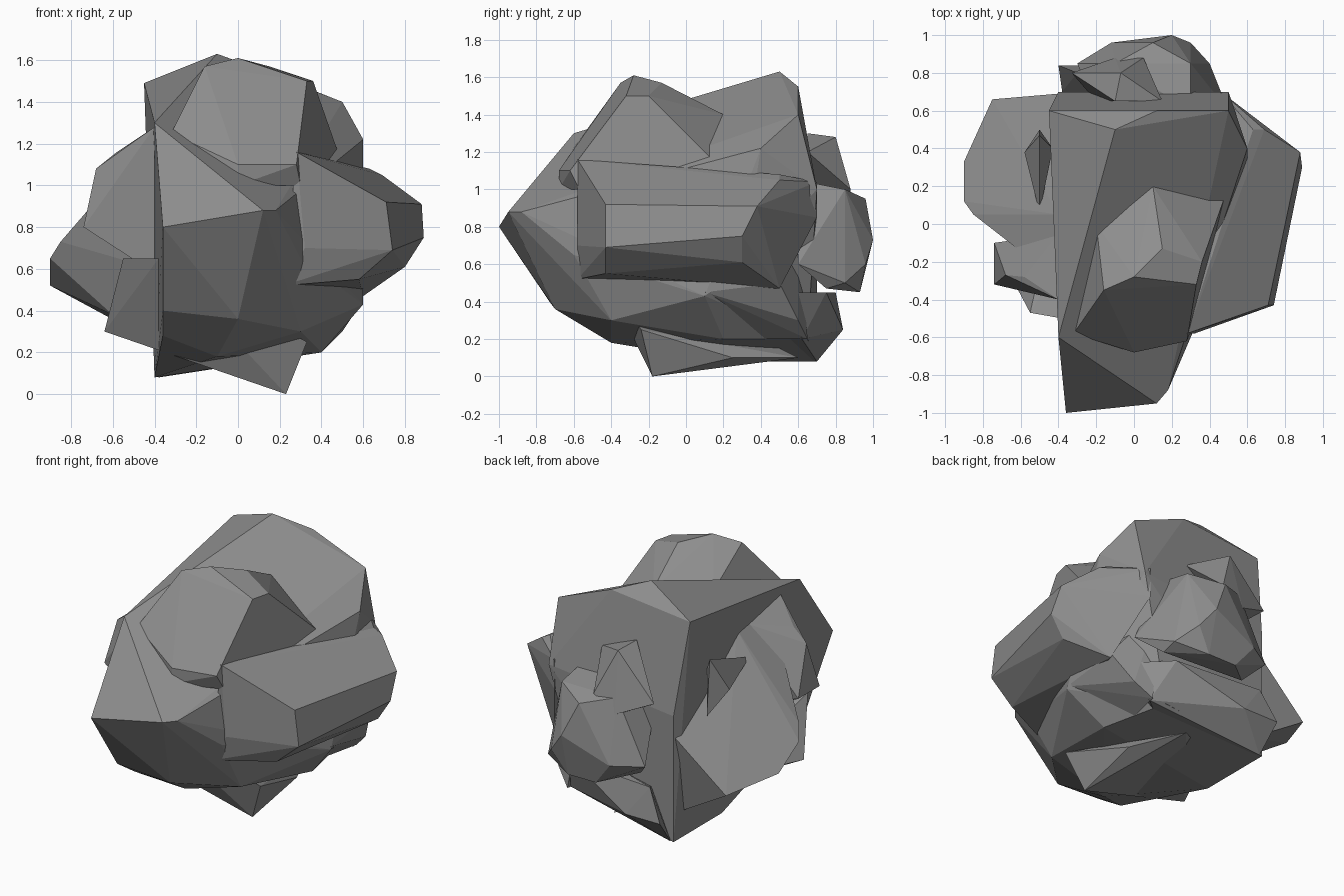
import bpy
import bmesh
import math

# Remove the default object
default = bpy.data.objects.get("Cube")
if default:
    bpy.data.objects.remove(default, do_unlink=True)

# One plain stone colour
stone = bpy.data.materials.new("grey stone")
stone.use_nodes = True
stone.diffuse_color = (.27, .27, .27, 1)
shader = stone.node_tree.nodes["Principled BSDF"]
shader.inputs["Base Color"].default_value = stone.diffuse_color


def chunk(name, axis, sections):
    """Wrap a faceted stone around cross-sections set along one axis."""
    bm = bmesh.new()
    for station, outline in sections.items():
        for pair in outline:
            corner = list(pair)
            corner.insert("xyz".index(axis), station)
            bm.verts.new(corner)
    hull = bmesh.ops.convex_hull(bm, input=bm.verts[:])
    buried = {item for item in hull["geom_interior"] + hull["geom_unused"]
              if isinstance(item, bmesh.types.BMVert)}
    bmesh.ops.delete(bm, geom=list(buried), context="VERTS")

    # Merge nearly coplanar triangles into broad flat facets
    bmesh.ops.dissolve_limit(bm, angle_limit=math.radians(5),
                             verts=bm.verts[:], edges=bm.edges[:])
    bmesh.ops.recalc_face_normals(bm, faces=bm.faces[:])
    mesh = bpy.data.meshes.new(name)
    bm.to_mesh(mesh)
    bm.free()
    mesh.materials.append(stone)
    rock = bpy.data.objects.new(name, mesh)
    bpy.context.scene.collection.objects.link(rock)


# Large core: flat right side, sloping top, ridge at the back
chunk("core_slab", "x", {
    -.45: [(.6, 1.49)],
    -.4: [(-.6, 1.3), (.7, .9), (.7, .08), (.2, .08)],
    -.36: [(-1, .8), (-.73, .4), (-.55, .28)],
    -.1: [(.5, 1.63), (-.4, .18)],
    0: [(-.7, .36)],
    .12: [(-.95, .88), (.6, 1.55)],
    .18: [(-.88, .88)],
    .3: [(-.6, .65), (-.4, .3), (.65, .2)],
    .4: [(.2, .2)],
    .5: [(.6, 1.4), (.7, 1)],
    .6: [(.4, 1.22), (.3, .57), (.1, .43)],
})

# Lower corner at the back left
chunk("left_foot", "x", {
    .3: [(0, .33), (.2, .2), (.6, .9)],
    .4: [(.65, .2)],
    .5: [(.6, .3)],
    .6: [(.1, .45), (.3, .57), (.5, .5)],
})

# Raised cap on the front slope
chunk("top_cap", "z", {
    1: [(0, -.68), (.3, -.57)],
    1.1: [(0, -.68), (.28, -.62), (.5, .2)],
    1.25: [(-.32, -.58)],
    1.4: [(-.2, 0), (.1, .2)],
    1.5: [(.33, -.32), (.36, -.2)],
    1.57: [(-.16, -.35), (.15, -.13)],
    1.61: [(0, -.28)],
})

# Broad shoulder running along the left side
chunk("left_shoulder", "y", {
    -.58: [(.28, 1.16), (.32, .7), (.22, .52)],
    -.43: [(.71, .92), (.74, .69), (.58, .55)],
    .3: [(.89, .75), (.8, .61)],
    .38: [(.88, .91)],
    .5: [(.63, 1.08), (.69, 1.05), (.5, .9), (.6, .47)],
    .7: [(.46, 1.04), (.46, .85)],
})

# Lumps on the right side
chunk("right_shoulder", "x", {
    -.9: [(.33, .52), (.12, .65)],
    -.85: [(.05, .73)],
    -.75: [(.66, .46)],
    -.6: [(0, .38)],
    -.4: [(-.3, 1.25), (.05, 1.22), (.69, .76), (.6, .25), (-.2, .6)],
})
chunk("right_front_lump", "x", {
    -.74: [(-.32, .8), (-.1, .8)],
    -.68: [(-.27, 1.08)],
    -.58: [(-.28, 1.16)],
    -.4: [(-.4, 1.28), (-.05, 1.22), (-.35, .58), (-.1, .7)],
})
chunk("right_ridge", "x", {
    -.58: [(.38, 1)],
    -.5: [(.47, 1.21), (.06, 1.07), (.5, .85)],
    -.43: [(.4, 1.1)],
})

# Thin wedge that the stone rests on
chunk("bottom_wedge", "z", {
    0: [(.23, -.18)],
    .1: [(.25, .25), (.1, .6)],
    .25: [(.33, -.24)],
    .3: [(-.64, -.3), (-.4, .2)],
    .65: [(-.55, -.47), (-.38, -.5)],
})

# Rear lumps
chunk("back_lump", "y", {
    .6: [(-.2, .9), (.3, 1.05), (.5, .6)],
    .75: [(-.2, .5), (.4, .47)],
    .85: [(-.3, .6), (-.1, 1), (.3, 1), (.4, .5)],
    .93: [(0, .45), (.2, .45)],
    .96: [(-.12, .6), (.1, .95), (.3, .6)],
    1: [(.2, .73)],
})
chunk("back_spur", "y", {
    .65: [(-.1, 1.3), (.15, 1.2), (-.2, .9)],
    .8: [(-.07, 1.28), (-.33, 1)],
    .88: [(.05, 1), (-.1, .9)],
})
chunk("back_foot", "z", {
    .08: [(-.38, .7)],
    .2: [(.3, .65), (.4, .62), (0, .3)],
    .25: [(-.4, .84), (-.15, .84)],
    .45: [(-.3, .8), (.3, .75), (.55, .5)],
})
